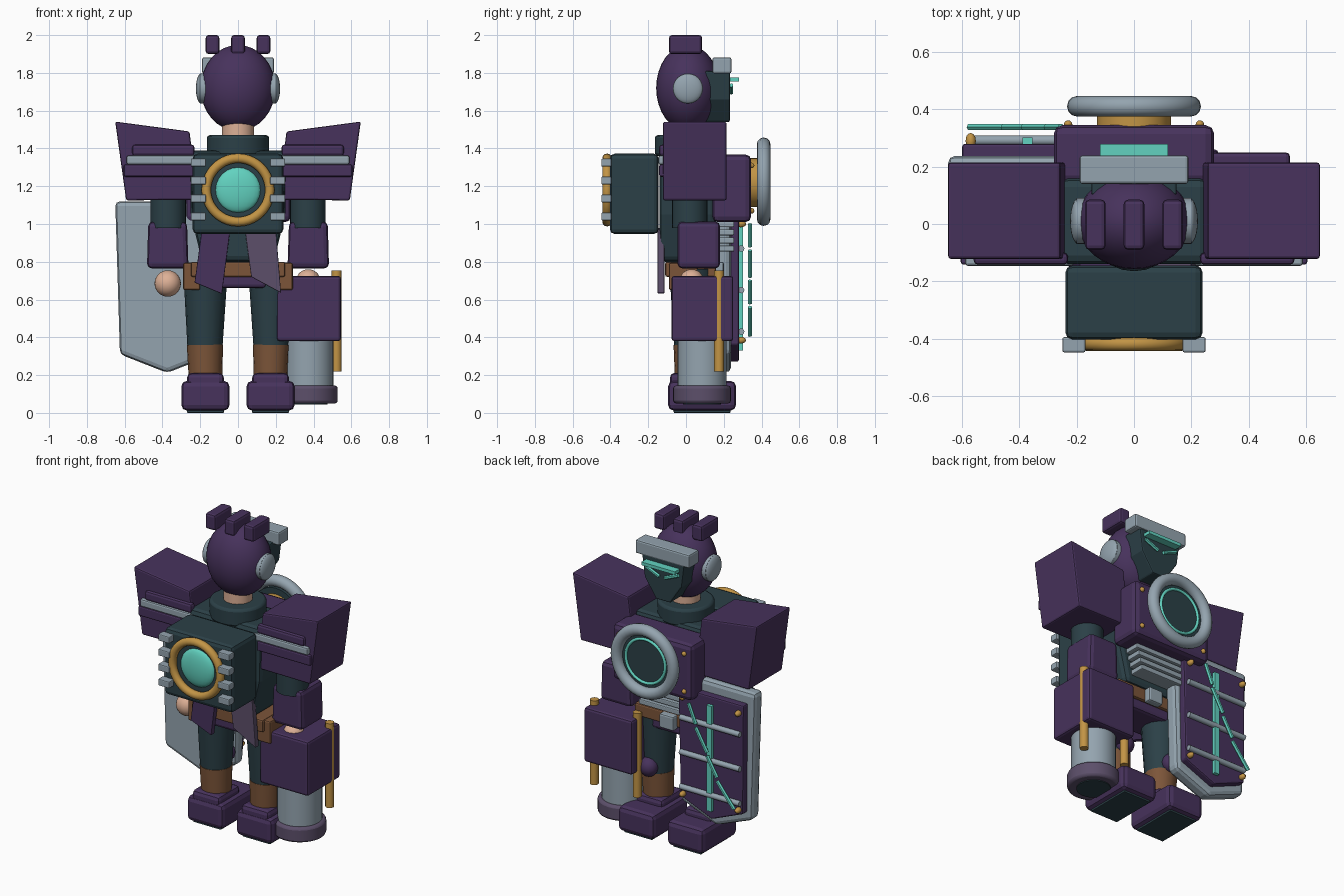
import bpy
import bmesh
from math import pi, radians
from mathutils import Vector

default_cube = bpy.data.objects.get("Cube")
if default_cube:
    bpy.data.objects.remove(default_cube)


def make_material(name, hex_code):
    material = bpy.data.materials.new(name)
    channels = [int(hex_code[i:i + 2], 16) / 255 for i in (0, 2, 4)]
    color = [((c + 0.055) / 1.055) ** 2.4 for c in channels] + [1]
    material.use_nodes = True
    material.diffuse_color = color
    material.node_tree.nodes["Principled BSDF"].inputs["Base Color"].default_value = color
    return material


purple = make_material("armour purple", "47325C")
teal = make_material("dark teal", "2B4047")
steel = make_material("steel grey", "94A4AF")
glow = make_material("glowing cyan", "62D2C0")
gold = make_material("gold", "C29445")
brown = make_material("brown leather", "7C5539")
skin = make_material("skin", "DDB096")
mauve = make_material("grey mauve", "5C4F6A")


def finish(mesh_builder, name, material, bevel=0.0, smooth=True):
    bmesh.ops.recalc_face_normals(mesh_builder, faces=mesh_builder.faces)
    mesh = bpy.data.meshes.new(name)
    mesh_builder.to_mesh(mesh)
    mesh_builder.free()
    mesh.materials.append(material)
    part = bpy.data.objects.new(name, mesh)
    bpy.context.collection.objects.link(part)
    if bevel:
        modifier = part.modifiers.new("rounded edges", "BEVEL")
        modifier.width = bevel
        modifier.segments = 2
        modifier.limit_method = "ANGLE"
    if smooth:
        bpy.ops.object.select_all(action="DESELECT")
        part.select_set(True)
        bpy.context.view_layer.objects.active = part
        bpy.ops.object.shade_smooth_by_angle(angle=radians(35))
    return part


def box(name, material, xs, ys, zs, bevel=0.01):
    """Box spanning three (low, high) ranges."""
    builder = bmesh.new()
    bmesh.ops.create_cube(builder, size=1)
    for v in builder.verts:
        for axis, (low, high) in enumerate((xs, ys, zs)):
            v.co[axis] = low if v.co[axis] < 0 else high
    return finish(builder, name, material, bevel, smooth=False)


def prism(name, material, outline, ys, bevel=0.01):
    """Outline of (x, z) points extruded along y."""
    builder = bmesh.new()
    face = builder.faces.new([builder.verts.new((x, ys[0], z)) for x, z in outline])
    extruded = bmesh.ops.extrude_face_region(builder, geom=[face])["geom"]
    for v in extruded:
        if isinstance(v, bmesh.types.BMVert):
            v.co.y = ys[1]
    return finish(builder, name, material, bevel, smooth=False)


def rod(name, material, start, end, radius, end_radius=None, sides=24, bevel=0.0):
    """Cylinder or cone between two points."""
    start, end = Vector(start), Vector(end)
    builder = bmesh.new()
    bmesh.ops.create_cone(builder, cap_ends=True, segments=sides, radius1=radius,
                          radius2=radius if end_radius is None else end_radius,
                          depth=(end - start).length)
    turn = (end - start).to_track_quat("Z", "Y")
    for v in builder.verts:
        v.co = turn @ v.co + (start + end) / 2
    return finish(builder, name, material, bevel)


def ball(name, material, center, radii, sides=24):
    builder = bmesh.new()
    bmesh.ops.create_uvsphere(builder, u_segments=sides, v_segments=sides // 2, radius=1)
    for v in builder.verts:
        v.co = Vector([c + r * p for c, r, p in zip(center, radii, v.co)])
    return finish(builder, name, material)


def ring(name, material, center, major, minor):
    """Torus whose axis runs front to back."""
    bpy.ops.mesh.primitive_torus_add(location=center, rotation=(pi / 2, 0, 0), major_radius=major,
                                     minor_radius=minor, major_segments=40, minor_segments=12)
    part = bpy.context.object
    part.name = name
    part.data.materials.append(material)
    bpy.ops.object.shade_smooth_by_angle(angle=radians(60))


def span(center, half):
    return (center - half, center + half)


def sided(sign, low, high):
    return tuple(sorted((sign * low, sign * high)))


# Head, crest and neck
ball("head", purple, (0, 0.01, 1.72), (0.198, 0.168, 0.228), sides=32)
for x in (-0.135, 0, 0.135):
    box("head_crest", purple, span(x, 0.036), (-0.09, 0.085), (1.9, 2), 0.015)
rod("neck", skin, (0, 0, 1.36), (0, 0, 1.56), 0.085)
rod("collar", teal, (0, 0, 1.36), (0, 0, 1.47), 0.165, bevel=0.015)

# Face mask
box("brow", steel, span(0, 0.19), (0.14, 0.24), (1.797, 1.882))
prism("face_mask", teal, [(-0.15, 1.81), (0.15, 1.81), (0.13, 1.66), (0.05, 1.54),
                          (-0.05, 1.54), (-0.13, 1.66)], (0.1, 0.232), 0.008)
box("visor_light", glow, span(0, 0.118), (0.225, 0.28), span(1.765, 0.01), 0)

# Torso
prism("torso", teal, [(-0.26, 1.39), (0.26, 1.39), (0.25, 1.05), (0.19, 0.8),
                      (-0.19, 0.8), (-0.25, 1.05)], (-0.14, 0.16), 0.03)
box("pelvis", purple, span(0, 0.15), (-0.09, 0.14), (0.66, 0.93), 0.02)
box("belt", brown, span(0, 0.25), (-0.11, 0.16), (0.72, 0.8))
box("belt_buckle", steel, span(0, 0.05), (0.15, 0.2), (0.71, 0.8))
for level in range(4):
    box("abdomen_slat", steel, span(0, 0.19 - 0.012 * (3 - level)), (0.12, 0.255),
        span(0.87 + 0.043 * level, 0.016), 0.006)

# Chest plate with round emblem
box("chest_plate", purple, span(0, 0.28), (0.14, 0.345), (1.01, 1.368), 0.03)
rod("chest_mount", gold, (0, 0.33, 1.22), (0, 0.385, 1.22), 0.13)
ring("chest_ring", steel, (0, 0.411, 1.224), 0.198, 0.036)
rod("chest_lens", teal, (0, 0.38, 1.224), (0, 0.405, 1.224), 0.163, sides=40)
ring("chest_light", glow, (0, 0.407, 1.224), 0.138, 0.009)
for x in (-0.23, 0.23):
    for z in (1.07, 1.31):
        ball("chest_rivet", gold, (x, 0.347, z), (0.015,) * 3, sides=12)

# Backpack with round lamp
box("backpack", teal, span(0, 0.24), (-0.403, -0.145), (0.947, 1.372), 0.025)
ring("backpack_ring", gold, (0, -0.418, 1.18), 0.168, 0.025)
ball("backpack_lamp", glow, (0, -0.4, 1.18), (0.12, 0.035, 0.12))

# Coat tails
prism("coat_tail_right", purple, [(-0.19, 0.98), (-0.04, 0.98), (-0.085, 0.63),
                                  (-0.23, 0.69)], (-0.15, -0.115), 0.004)
prism("coat_tail_left", mauve, [(0.035, 0.98), (0.2, 0.98), (0.228, 0.635),
                                (0.07, 0.72)], (-0.15, -0.115), 0.004)

# Paired parts
for sign, side in ((-1, "right"), (1, "left")):
    def at(x, y, z):
        return (sign * x, y, z)

    # Head side and mask eye
    rod("ear_disc_" + side, steel, at(0.15, 0.01, 1.717), at(0.2, 0.01, 1.717), 0.08)
    ball("ear_cap_" + side, steel, at(0.195, 0.01, 1.717), (0.028, 0.08, 0.08))
    rod("eye_light_" + side, glow, at(0.02, 0.24, 1.695), at(0.115, 0.24, 1.735), 0.011, sides=6)

    # Backpack clips
    for z in (1.325, 1.23, 1.135, 1.04):
        box("backpack_clip_" + side, steel, sided(sign, 0.17, 0.25), (-0.448, -0.395),
            span(z, 0.021), 0.006)

    # Flared shoulder with layered bands
    prism("shoulder_" + side, purple, [(sign * x, z) for x, z in (
        (0.65, 1.542), (0.257, 1.49), (0.21, 1.128), (0.592, 1.125))], (-0.122, 0.215))
    box("shoulder_band_upper_" + side, purple, sided(sign, 0.23, 0.56), (-0.142, -0.1), (1.36, 1.42), 0.015)
    box("shoulder_band_trim_" + side, steel, sided(sign, 0.21, 0.59), (-0.146, -0.1), (1.315, 1.362))
    box("shoulder_band_lower_" + side, purple, sided(sign, 0.23, 0.605), (-0.142, -0.1), (1.25, 1.315))

    # Arm
    rod("upper_arm_" + side, teal, at(0.37, 0.02, 0.98), at(0.37, 0.02, 1.2), 0.094)
    prism("forearm_" + side, purple, [(sign * x, z) for x, z in (
        (0.475, 1.013), (0.27, 1.013), (0.262, 0.765), (0.482, 0.765))], (-0.045, 0.18), 0.025)
    ball("hand_" + side, skin, at(0.372, 0.03, 0.685), (0.07, 0.07, 0.07))

    # Leg
    rod("thigh_" + side, teal, at(0.175, 0.03, 0.35), at(0.172, 0.03, 0.76), 0.093, 0.118, sides=16)
    rod("shin_" + side, brown, at(0.172, 0.03, 0.17), at(0.175, 0.03, 0.36), 0.088, 0.096, sides=16)
    ball("knee_pad_" + side, purple, at(0.175, 0.125, 0.4), (0.06, 0.055, 0.06), sides=12)
    box("ankle_" + side, purple, sided(sign, 0.075, 0.27), (-0.085, 0.135), (0.1, 0.212), 0.025)
    box("boot_" + side, purple, sided(sign, 0.045, 0.3), (-0.095, 0.265), (0.012, 0.17), 0.03)
    box("sole_" + side, teal, sided(sign, 0.075, 0.27), (-0.065, 0.235), (0, 0.02), 0.004)

# Belt pouches
box("belt_pouch_right", brown, (-0.29, -0.2), (-0.09, 0.06), (0.65, 0.795))
box("belt_pouch_left", brown, (0.2, 0.29), (-0.09, 0.06), (0.65, 0.795))

# Arm cannon
ball("cannon_wrist", skin, (0.372, 0.03, 0.71), (0.06, 0.06, 0.05))
box("cannon_block", purple, (0.206, 0.545), (-0.077, 0.25), (0.38, 0.725), 0.015)
rod("cannon_barrel", steel, (0.375, 0.085, 0.1), (0.375, 0.085, 0.4), 0.13, sides=32)
rod("cannon_rim", mauve, (0.375, 0.085, 0.05), (0.375, 0.085, 0.145), 0.153, sides=32, bevel=0.015)
rod("cannon_mouth", teal, (0.375, 0.085, 0.045), (0.375, 0.085, 0.06), 0.1)
for x in (0.22, 0.522):
    rod("cannon_rail", gold, (x, 0.175, 0.22), (x, 0.175, 0.755), 0.026, sides=12)

# Shield
prism("shield_base", steel, [(-0.65, 1.12), (-0.1, 1.12), (-0.125, 0.31), (-0.375, 0.212),
                             (-0.625, 0.31)], (0.15, 0.238), 0.025)
prism("shield_panel", purple, [(-0.6, 1.05), (-0.14, 1.05), (-0.155, 0.36), (-0.375, 0.27),
                               (-0.595, 0.36)], (0.22, 0.28))
for z in (0.87, 0.65, 0.43):
    rod("shield_bar", steel, (-0.585, 0.292, z), (-0.165, 0.292, z), 0.017, sides=12)
box("shield_light", glow, span(-0.372, 0.018), (0.27, 0.302), (0.33, 1.0), 0)
for x in (-0.57, -0.18):
    for z in (1.0, 0.385):
        ball("shield_rivet", gold, (x, 0.29, z), (0.018, 0.028, 0.018), sides=12)
crack = [(-0.255, 1.0), (-0.305, 0.86), (-0.385, 0.7), (-0.455, 0.56), (-0.575, 0.39)]
for (x, z), (next_x, next_z) in zip(crack, crack[1:]):
    rod("shield_crack_light", glow, (x, 0.338, z), (next_x, 0.338, next_z + 0.02), 0.012, sides=6)
